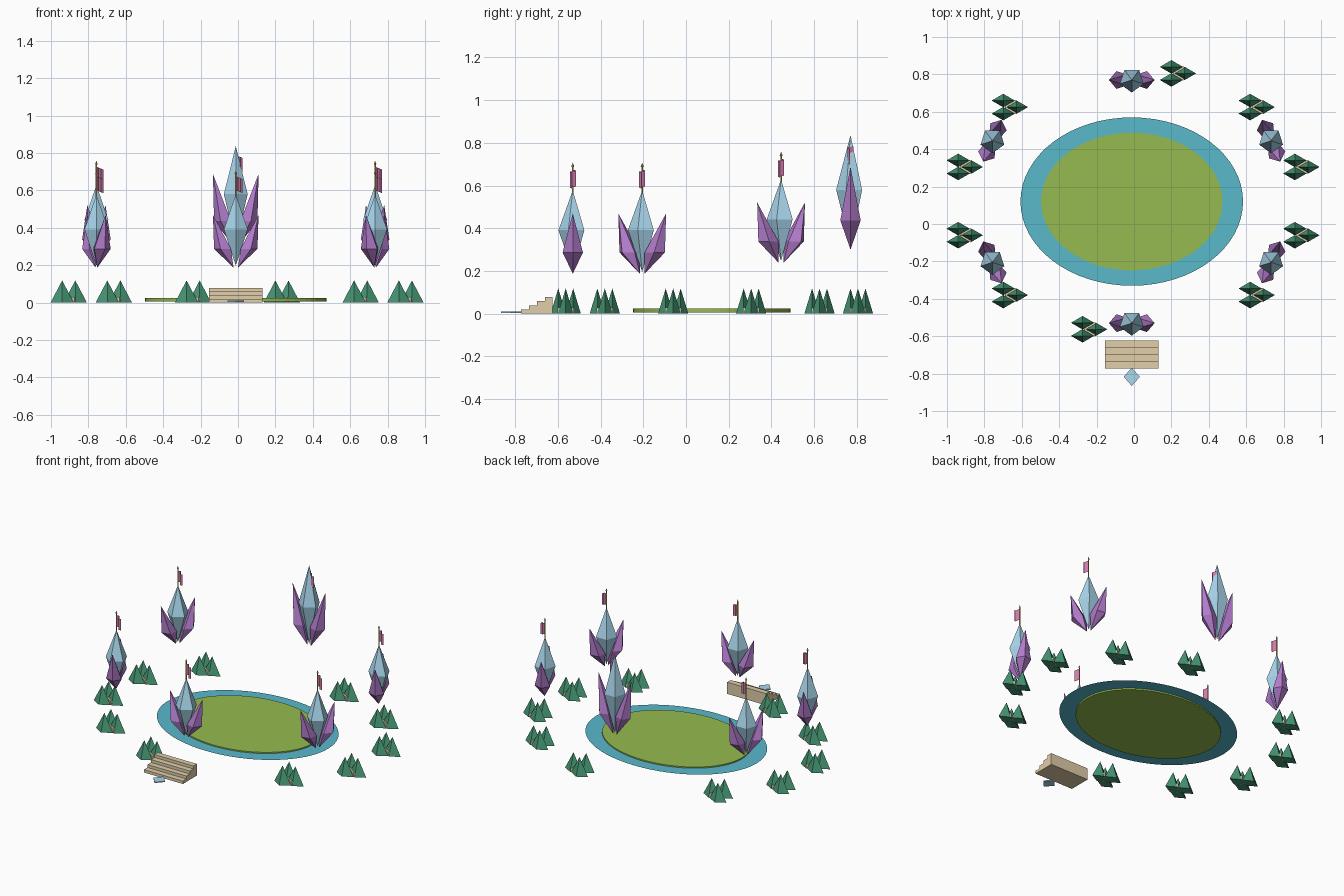
import bpy, math
from mathutils import Vector

if "Cube" in bpy.data.objects:
    bpy.data.objects.remove(bpy.data.objects["Cube"])


def material(name, rgb):
    m = bpy.data.materials.new(name)
    m.diffuse_color = (*rgb, 1)
    m.use_nodes = True
    m.node_tree.nodes["Principled BSDF"].inputs["Base Color"].default_value = m.diffuse_color
    return m


BLUE = material("ice_blue", (0.40, 0.68, 0.85))
PURPLE = material("violet", (0.45, 0.20, 0.60))
GREEN = material("pine_green", (0.06, 0.30, 0.17))
GRASS = material("grass_green", (0.30, 0.50, 0.08))
WATER = material("water_teal", (0.10, 0.48, 0.60))
SAND = material("sandstone", (0.75, 0.62, 0.40))
PINK = material("flag_pink", (0.65, 0.20, 0.42))
GOLD = material("gold", (0.70, 0.50, 0.10))


def make(name, verts, faces, mat, loc=(0, 0, 0)):
    me = bpy.data.meshes.new(name)
    me.from_pydata([tuple(v) for v in verts], [], faces)
    me.materials.append(mat)
    ob = bpy.data.objects.new(name, me)
    ob.location = loc
    bpy.context.collection.objects.link(ob)
    return ob


def ring(n, rx, ry, z, start=0.0):
    return [Vector((rx * math.cos(start + 2 * math.pi * i / n),
                    ry * math.sin(start + 2 * math.pi * i / n), z)) for i in range(n)]


def disc(name, n, rx, ry, z0, z1, mat, loc):
    faces = [tuple(reversed(range(n))), tuple(range(n, 2 * n))]
    faces += [(i, (i + 1) % n, n + (i + 1) % n, n + i) for i in range(n)]
    return make(name, ring(n, rx, ry, z0) + ring(n, rx, ry, z1), faces, mat, loc)


def crystal(name, bottom, mid, tip, r, n, start, mat, loc, turn=0.0):
    verts = [v + Vector(mid) for v in ring(n, r, r, 0, start)] + [Vector(bottom), Vector(tip)]
    faces = []
    for i in range(n):
        j = (i + 1) % n
        faces += [(i, j, n + 1), (j, i, n)]
    ob = make(name, verts, faces, mat, loc)
    ob.rotation_euler.z = turn
    return ob


def box(name, size, loc, mat, turn=0.0):
    x, y, z = (s / 2 for s in size)
    verts = [(a, b, c) for c in (-z, z) for a, b in ((-x, -y), (x, -y), (x, y), (-x, y))]
    faces = [(3, 2, 1, 0), (4, 5, 6, 7), (0, 1, 5, 4), (1, 2, 6, 5), (2, 3, 7, 6), (3, 0, 4, 7)]
    ob = make(name, verts, faces, mat, loc)
    ob.rotation_euler.z = turn
    return ob


# Oval field with its ring of water
CX, CY = -0.012, 0.12
disc("grass_field", 64, 0.485, 0.368, 0.006, 0.024, GRASS, (CX, CY, 0))
N = 64
make("water_ring", ring(N, 0.595, 0.45, 0.016) + ring(N, 0.48, 0.364, 0.016),
     [(i, (i + 1) % N, N + (i + 1) % N, N + i) for i in range(N)], WATER, (CX, CY, 0))

# Six floating crystal towers with side shards and flags
for k in range(6):
    a = math.radians(-90 + 60 * k)
    dx, dy = 0.745 * math.cos(a) / math.cos(math.radians(30)), 0.65 * math.sin(a)
    base = 0.30 if k == 3 else (0.238 if dy > 0 else 0.187)
    s = 1.4 if k == 3 else 1.02
    loc = (CX + dx, CY + dy, base)
    turn = math.atan2(dy, dx) + math.pi / 2
    crystal("crystal_tower", (0, 0, 0.01), (0, 0, 0.2 * s), (0, 0, 0.383 * s),
            0.067, 5, -math.pi / 2, BLUE, loc)
    for side in (-1, 1):
        crystal("crystal_shard", (side * 0.012, 0, 0), (side * 0.066, 0, 0.098 * s),
                (side * 0.122, 0, 0.277 * s), 0.05, 5, 0 if side > 0 else math.pi,
                PURPLE, loc, turn)
    disc("flag_pole", 6, 0.004, 0.004, 0.34, 0.505, GOLD, loc)
    crystal("pole_finial", (0, 0, 0.492), (0, 0, 0.503), (0, 0, 0.52), 0.007, 4, 0, GOLD, loc)
    wave = [(0, 0), (0.012, 0.014), (0.025, -0.014), (0.037, -0.004)]
    make("flag", [(x, y, z - 0.4 * x) for z in (0.413, 0.488) for x, y in wave],
         [(i, i + 1, i + 5, i + 4) for i in range(3)], PINK, loc)

# Groves of three low-poly pines with V-shaped timber between them
groves = [(sx * 0.90 - 0.005, y) for sx in (-1, 1) for y in (0.305, -0.06)]
groves += [(sx * 0.66 - 0.004, y) for sx in (-1, 1) for y in (0.625, -0.38)]
groves += [(0.235, 0.805), (-0.24, -0.563)]
for gx, gy in groves:
    for tx, ty in ((-0.035, 0.035), (-0.035, -0.035), (0.035, 0)):
        make("pine", ring(4, 0.062, 0.036, 0) + [Vector((0, 0, 0.118))],
             [(3, 2, 1, 0)] + [(i, (i + 1) % 4, 4) for i in range(4)],
             GREEN, (gx + tx, gy + ty, 0))
    for side in (-1, 1):
        box("pine_trunk", (0.065, 0.010, 0.028), (gx + 0.004, gy + side * 0.0175, 0.015),
            SAND, side * math.radians(30))

# Entrance stairs rising toward the field
for i in range(4):
    y0, y1 = -0.772 + 0.037 * i, -0.624
    box("stair_step", (0.288, y1 - y0, 0.0195), (CX, (y0 + y1) / 2, 0.01 + 0.0195 * i), SAND)

# Diamond plate in front of the stairs
disc("entrance_plate", 4, 0.043, 0.049, 0.004, 0.010, BLUE, (CX, -0.817, 0))
